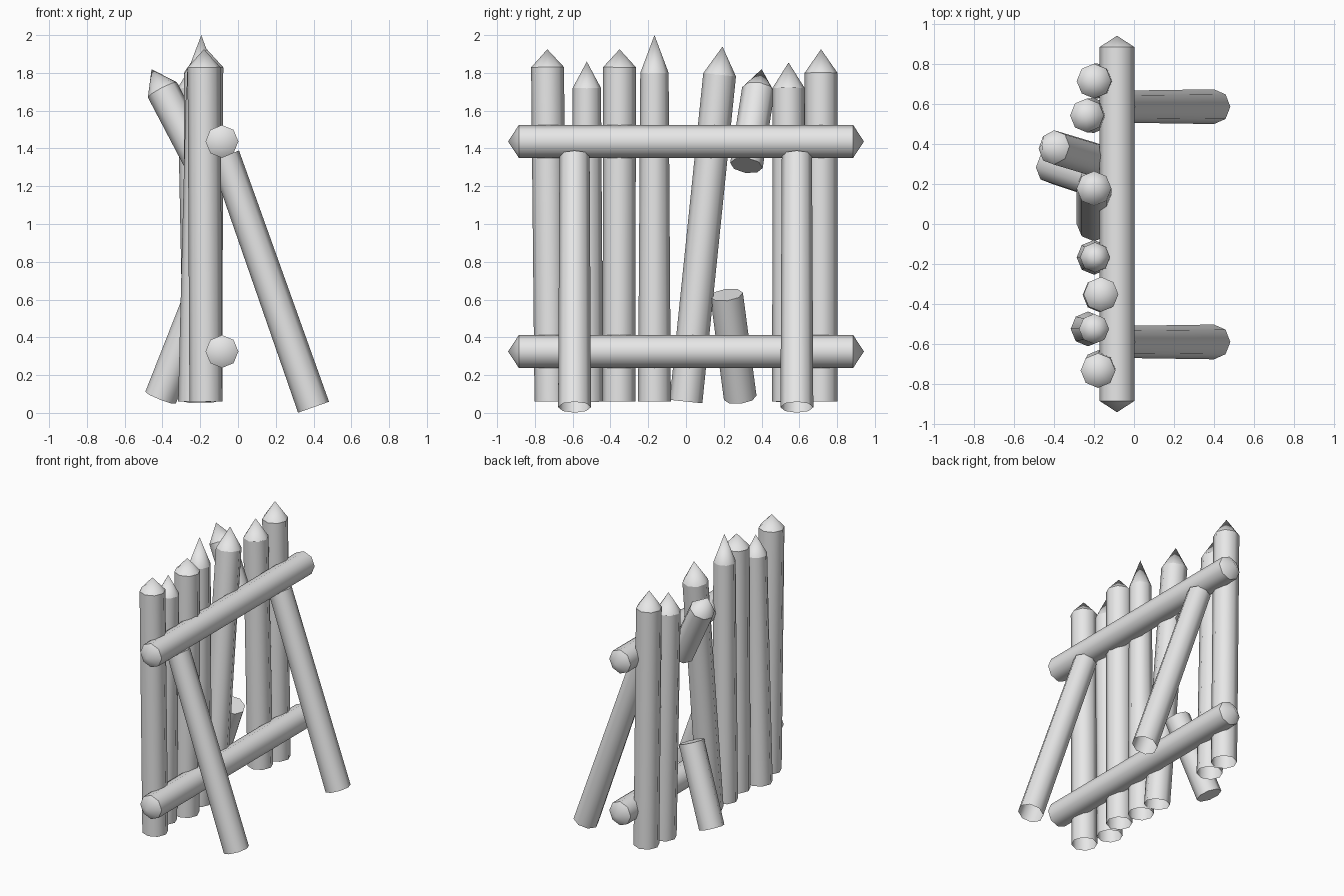
import bpy, bmesh, math
from mathutils import Vector

cube = bpy.data.objects.get("Cube")
if cube:
    bpy.data.objects.remove(cube, do_unlink=True)

wood = bpy.data.materials.new("plain_grey")
wood.use_nodes = True
GREY = (0.8, 0.8, 0.8, 1)
wood.diffuse_color = GREY
wood.node_tree.nodes["Principled BSDF"].inputs["Base Color"].default_value = GREY

SIDES = 8


def log(name, base, top, r_base=0.087, r_top=0.087, tip=0, base_tip=0, base_cap=False):
    """Eight-sided log; each end is a cone tip, a flat cap or left open."""
    base, top = Vector(base), Vector(top)
    axis = (top - base).normalized()
    # frame that keeps one corner along x
    side = Vector((1, 0, 0))
    side = (side - axis * side.dot(axis)).normalized()
    other = axis.cross(side)
    bm = bmesh.new()

    def ring(centre, radius):
        angles = [math.tau * i / SIDES for i in range(SIDES)]
        return [bm.verts.new(centre + radius * (side * math.cos(a) + other * math.sin(a)))
                for a in angles]

    low, high = ring(base, r_base), ring(top, r_top)
    for i in range(SIDES):
        j = (i + 1) % SIDES
        bm.faces.new((low[i], low[j], high[j], high[i]))

    def close(loop, apex):
        point = bm.verts.new(apex)
        for i in range(SIDES):
            bm.faces.new((loop[i], loop[(i + 1) % SIDES], point))

    if tip:
        close(high, top + axis * tip)
    else:
        bm.faces.new(high)
    if base_tip:
        close(low[::-1], base - axis * base_tip)
    elif base_cap:
        bm.faces.new(low[::-1])

    # smooth round the log, crisp at the end rings
    for f in bm.faces:
        f.smooth = True
    for loop in (low, high):
        for i in range(SIDES):
            bm.edges.get((loop[i], loop[(i + 1) % SIDES])).smooth = False
    mesh = bpy.data.meshes.new(name)
    bm.to_mesh(mesh)
    bm.free()
    mesh.materials.append(wood)
    obj = bpy.data.objects.new(name, mesh)
    bpy.context.collection.objects.link(obj)
    return obj


# Upright pointed posts: base x, base y, top x, top y, shoulder z, tip, top radius
posts = [
    (-0.17, -0.715, -0.18, -0.733, 1.83, 0.095, 0.087),
    (-0.23, -0.525, -0.20, -0.525, 1.72, 0.14, 0.075),
    (-0.17, -0.355, -0.165, -0.352, 1.83, 0.095, 0.087),
    (-0.20, -0.167, -0.195, -0.167, 1.80, 0.20, 0.075),
    (-0.20, 0.00, -0.20, 0.178, 1.79, 0.15, 0.087),
    (-0.20, 0.543, -0.235, 0.543, 1.72, 0.135, 0.085),
    (-0.18, 0.715, -0.20, 0.715, 1.80, 0.125, 0.087),
]
for n, (bx, by, tx, ty, z, tip, r) in enumerate(posts, 1):
    log(f"post_{n}", (bx, by, 0.06), (tx, ty, z), r_top=r, tip=tip)

# Snapped post: hanging upper piece and leaning stump
log("broken_post_top", (-0.19, 0.32, 1.31), (-0.40, 0.383, 1.71),
    tip=0.125, base_cap=True)
log("broken_post_stump", (-0.41, 0.287, 0.08), (-0.195, 0.215, 0.625), base_cap=True)

# Cross rails, pointed at both ends
for name, z in (("lower_rail", 0.325), ("upper_rail", 1.437)):
    log(name, (-0.085, -0.885, z), (-0.085, 0.885, z), tip=0.057, base_tip=0.057)

# Leaning rear props
for name, y in (("right_prop", -0.59), ("left_prop", 0.587)):
    log(name, (0.40, y, 0.03), (-0.07, y, 1.362), r_top=0.08)
